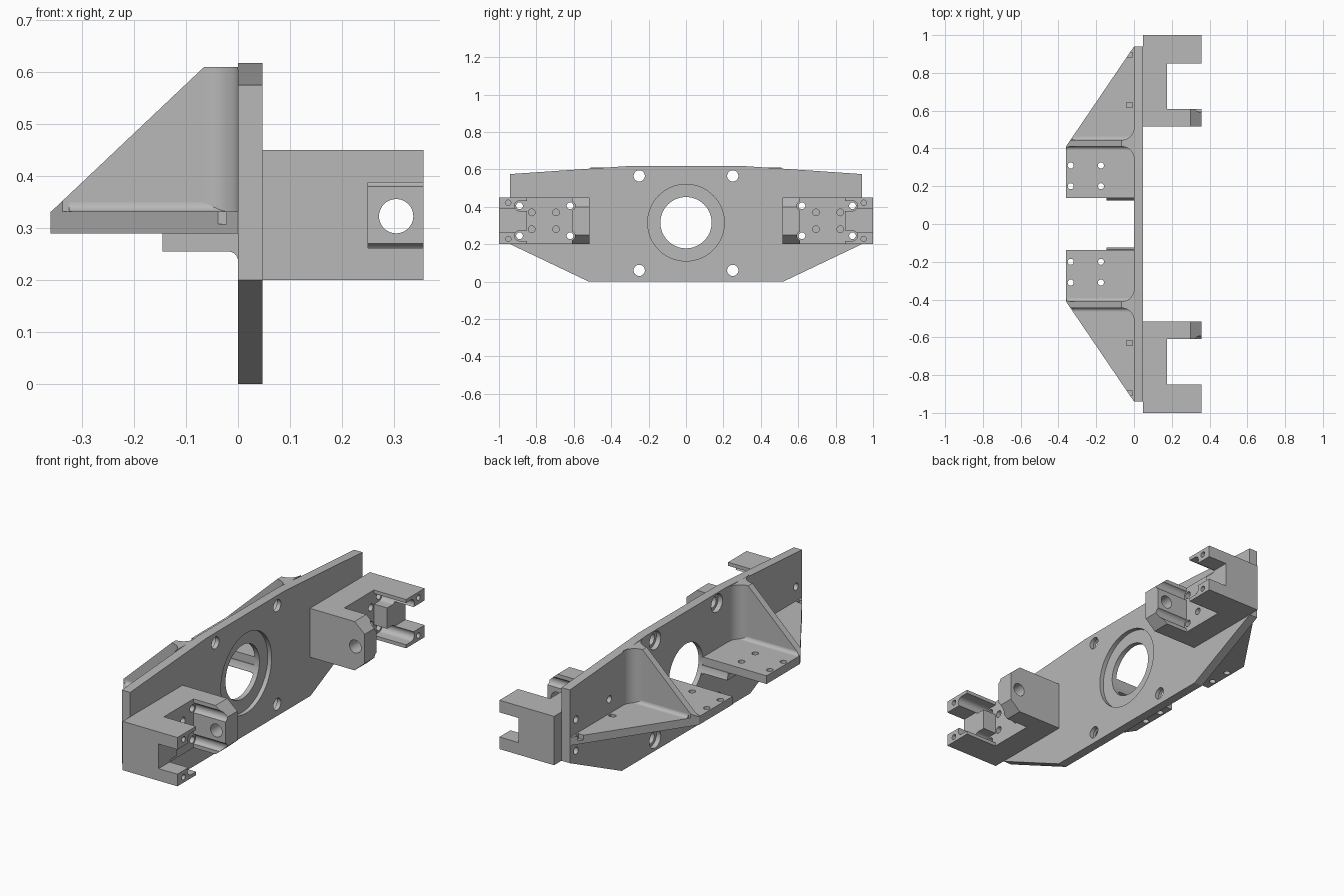
import bpy, bmesh, math
from mathutils import Vector

cube = bpy.data.objects.get("Cube")
if cube:
    bpy.data.objects.remove(cube, do_unlink=True)

grey = bpy.data.materials.new("machined grey")
grey.use_nodes = True
grey.diffuse_color = (0.48, 0.48, 0.48, 1)
grey.node_tree.nodes["Principled BSDF"].inputs["Base Color"].default_value = (0.48, 0.48, 0.48, 1)


def prism(name, pts, axis, lo, hi):
    """Extrude a 2D outline along an axis; points are the other two coordinates in order."""
    def place(a, b, t):
        return {"x": (t, a, b), "y": (a, t, b), "z": (a, b, t)}[axis]
    bm = bmesh.new()
    low = [bm.verts.new(place(a, b, lo)) for a, b in pts]
    high = [bm.verts.new(place(a, b, hi)) for a, b in pts]
    bm.faces.new(low)
    bm.faces.new(high)
    n = len(pts)
    for i in range(n):
        j = (i + 1) % n
        bm.faces.new((low[i], low[j], high[j], high[i]))
    bmesh.ops.recalc_face_normals(bm, faces=bm.faces[:])
    mesh = bpy.data.meshes.new(name)
    bm.to_mesh(mesh)
    bm.free()
    mesh.materials.append(grey)
    ob = bpy.data.objects.new(name, mesh)
    bpy.context.collection.objects.link(ob)
    return ob


def arc(cx, cy, r, start, end, n):
    return [(cx + r * math.cos(math.radians(start + (end - start) * i / n)),
             cy + r * math.sin(math.radians(start + (end - start) * i / n))) for i in range(n + 1)]


def circle(cx, cy, r, n=32):
    return arc(cx, cy, r, 0, 360, n)[:-1]


def rect(a0, b0, a1, b1):
    return [(a0, b0), (a1, b0), (a1, b1), (a0, b1)]


def cut(ob, pts, axis, lo, hi):
    """Remove an extruded outline from a part."""
    cutter = prism("cutter", pts, axis, lo, hi)
    mod = ob.modifiers.new("cut", "BOOLEAN")
    mod.operation = "DIFFERENCE"
    mod.solver = "EXACT"
    mod.object = cutter
    with bpy.context.temp_override(object=ob, active_object=ob, selected_objects=[ob]):
        bpy.ops.object.modifier_apply(modifier=mod.name)
    bpy.data.objects.remove(cutter, do_unlink=True)


def clip(ob, point, normal):
    """Slice a part and close the cut."""
    bm = bmesh.new()
    bm.from_mesh(ob.data)
    bmesh.ops.bisect_plane(bm, geom=bm.verts[:] + bm.edges[:] + bm.faces[:],
                           plane_co=Vector(point), plane_no=Vector(normal), clear_outer=True)
    bmesh.ops.holes_fill(bm, edges=[e for e in bm.edges if e.is_boundary])
    bmesh.ops.recalc_face_normals(bm, faces=bm.faces[:])
    bm.to_mesh(ob.data)
    bm.free()


parts = []
BORE_Z, MID_Z = 0.315, 0.325

# Main plate with stepped bore and four counterbored holes
half = [(0.52, 0), (0.94, 0.2), (0.94, 0.575), (0.32, 0.617)]
plate = prism("main_plate", half + [(-y, z) for y, z in reversed(half)], "x", 0, 0.047)
cut(plate, circle(0, BORE_Z, 0.137, 64), "x", -0.1, 0.1)
cut(plate, circle(0, BORE_Z, 0.205, 64), "x", 0.025, 0.1)
for y in (-0.25, 0.25):
    for z in (0.06, 0.565):
        cut(plate, circle(y, z, 0.03), "x", -0.1, 0.1)
        cut(plate, circle(y, z, 0.046), "x", -0.1, 0.025)
parts.append(plate)

for s, side in ((1, "left"), (-1, "right")):
    def flip(pts):
        return [(x, s * y) for x, y in pts]

    # Forked clamp block
    fork = prism(side + "_clamp_block", flip([
        (0.047, 0.515), (0.357, 0.515), (0.357, 0.61), (0.175, 0.61),
        (0.175, 0.85), (0.357, 0.85), (0.357, 1.0), (0.047, 1.0)]), "z", 0.2, 0.45)
    inner, outer = sorted((s * 0.5, s * 0.63)), sorted((s * 0.8, s * 1.1))
    cut(fork, [(0.30, 0.45), (0.357, 0.4), (0.4, 0.36), (0.4, 0.5), (0.3, 0.5)], "y", *inner)
    cut(fork, [(0.30, 0.2), (0.357, 0.25), (0.4, 0.288), (0.4, 0.15), (0.3, 0.15)], "y", *inner)
    cut(fork, circle(0.304, 0.323, 0.033), "y", *inner)
    cut(fork, rect(0.25, 0.262, 0.4, 0.388), "y", *outer)
    for dz in (-1, 1):
        z = MID_Z + dz * 0.08
        # Bolt holes, their grooves and the small prong holes
        for y, to in ((0.62, 0.66), (0.89, 0.84)):
            cut(fork, circle(s * y, z, 0.027), "x", 0.175, 0.4)
            cut(fork, circle(s * y, z, 0.018), "x", 0, 0.3)
            cut(plate, circle(s * y, z, 0.018), "x", -0.1, 0.1)
        cut(fork, rect(s * 0.84, z - 0.027, s * 0.89, z + 0.027), "x", 0.175, 0.4)
        cut(fork, circle(s * 0.95, MID_Z + dz * 0.097, 0.014, 20), "x", 0.25, 0.4)
        for y in (0.695, 0.825):
            cut(fork, circle(s * y, MID_Z + dz * 0.045, 0.018), "x", 0.1, 0.3)
    parts.append(fork)

    # Rear shelf with mounting holes and nut slots
    shelf = prism(side + "_shelf", flip([
        (0, 0.138), (-0.36, 0.138), (-0.36, 0.41), (0, 0.94)]), "z", 0.29, 0.332)
    for x in (-0.335, -0.175):
        for y in (0.2, 0.31):
            cut(shelf, circle(x, s * y, 0.016, 24), "z", 0.2, 0.4)
    for y in (0.63, 0.895):
        cut(shelf, rect(-0.04, s * y - 0.012, -0.008, s * y + 0.012), "z", 0.308, 0.4)
    parts.append(shelf)

    # Thicker pad under the shelf, blended into the plate
    pad = prism(side + "_shelf_pad", [
        (0, 0.291), (-0.145, 0.291), (-0.145, 0.255)] + arc(-0.018, 0.237, 0.018, 90, 0, 6),
        "y", *sorted((s * 0.125, s * 0.45)))
    cut(pad, circle(0, BORE_Z, 0.137, 64), "x", -0.3, 0.1)
    parts.append(pad)

    # Gusset wall flared into the plate, sloped along its rear edge
    r = 0.065
    wall = prism(side + "_gusset", flip(
        [(-0.36, 0.41), (-0.337, 0.445)] + arc(-r, 0.445 + r, r, -90, 0, 12)
        + arc(-r, 0.41 - r, r, 0, 90, 12)), "z", 0.331, 0.61)
    slope_at, slope_no = (-0.36, 0, 0.331), (-0.279, 0, 0.295)
    clip(wall, slope_at, slope_no)
    parts.append(wall)

    # Small fillets where the gusset meets the shelf
    f = 0.018
    for y, d, x0 in ((0.41, -1, -0.36), (0.445, 1, -0.325)):
        ring = [(y + d * f * (1 - math.cos(t * math.pi / 12)),
                 0.332 + f * (1 - math.sin(t * math.pi / 12))) for t in range(7)]
        fillet = prism(side + "_gusset_fillet", [(s * a, b) for a, b in [(y, 0.332)] + ring], "x", x0, 0)
        clip(fillet, slope_at, slope_no)
        parts.append(fillet)

# Smooth the round surfaces, keep machined edges crisp
bpy.ops.object.select_all(action="DESELECT")
for ob in parts:
    ob.select_set(True)
bpy.context.view_layer.objects.active = plate
bpy.ops.object.shade_smooth_by_angle(angle=math.radians(25))
